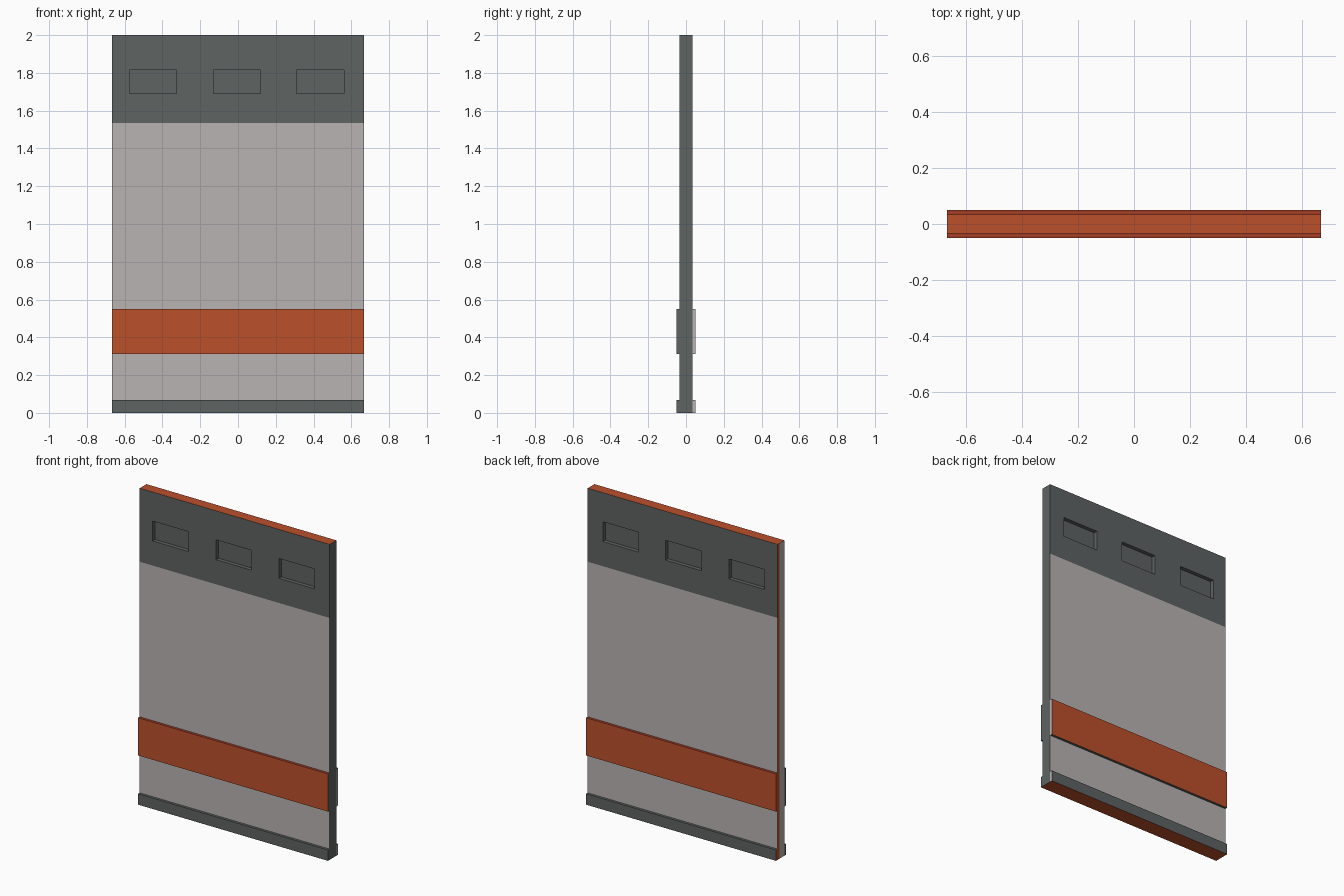
import bpy, bmesh
from mathutils import Vector

if "Cube" in bpy.data.objects:
    bpy.data.objects.remove(bpy.data.objects["Cube"])

W, T, D, H = 0.666, 0.034, 0.05, 2.0     # half width, half slab, half overall depth, height
CAP_Z = 1.534
WIN_X = [(-0.575, -0.325), (-0.131, 0.119), (0.31, 0.56)]
WIN_Z = (1.69, 1.816)
RECESS = 0.025


def linear(v):
    v /= 255
    return v / 12.92 if v <= 0.04045 else ((v + 0.055) / 1.055) ** 2.4


MATS = []
for name, rgb in (("dark_grey", (94, 99, 98)), ("light_grey", (184, 180, 178)),
                  ("orange", (187, 80, 43)), ("deep_orange", (163, 61, 38))):
    m = bpy.data.materials.new(name)
    m.diffuse_color = (*[linear(c) for c in rgb], 1)
    m.use_nodes = True
    m.node_tree.nodes["Principled BSDF"].inputs["Base Color"].default_value = m.diffuse_color
    MATS.append(m)
DARK, LIGHT, ORANGE, DEEP = range(4)


def box(lo, hi):
    bm = bmesh.new()
    bmesh.ops.create_cube(bm, size=1)
    for v in bm.verts:
        v.co = [(a + b) / 2 + c * (b - a) for a, b, c in zip(lo, hi, v.co)]
    return bm


def finish(bm, name, rule):
    bmesh.ops.recalc_face_normals(bm, faces=bm.faces[:])
    for f in bm.faces:
        f.material_index = rule(f.normal, f.calc_center_median())
    me = bpy.data.meshes.new(name)
    bm.to_mesh(me)
    bm.free()
    for m in MATS:
        me.materials.append(m)
    bpy.context.collection.objects.link(bpy.data.objects.new(name, me))


# main panel, cut along the colour borders and window edges
bm = box((-W, -T, 0), (W, T, H))
cuts = [((x, 0, 0), (1, 0, 0)) for pair in WIN_X for x in pair]
cuts += [((0, 0, z), (0, 0, 1)) for z in (CAP_Z, *WIN_Z)]
cuts.append(((0, 0.015, 0), (0, 1, 0)))
for co, no in cuts:
    bmesh.ops.bisect_plane(bm, geom=bm.verts[:] + bm.edges[:] + bm.faces[:],
                           plane_co=co, plane_no=no)


# shallow windows pressed into both sides
def in_window(f):
    c = f.calc_center_median()
    return (abs(f.normal.y) > 0.9 and WIN_Z[0] < c.z < WIN_Z[1]
            and any(a < c.x < b for a, b in WIN_X))


bm.normal_update()
res = bmesh.ops.extrude_discrete_faces(bm, faces=[f for f in bm.faces if in_window(f)])
for f in res["faces"]:
    side = 1 if f.calc_center_median().y > 0 else -1
    bmesh.ops.translate(bm, verts=f.verts[:], vec=Vector((0, -side * RECESS, 0)))


def panel_rule(n, c):
    inside = abs(c.x) < W - 0.001 and 0.001 < c.z < H - 0.001
    if abs(n.y) > 0.5 or inside:
        return DARK if c.z > CAP_Z else LIGHT
    if abs(n.z) > 0.5:
        return ORANGE
    if n.x > 0:
        return DARK
    return ORANGE if c.y > 0.015 else LIGHT


finish(bm, "panel", panel_rule)


# raised strips on the front and back
def strip(name, side, z0, z1, face, top, bottom):
    y0, y1 = sorted((side * T, side * D))

    def rule(n, c):
        if abs(n.y) > 0.5:
            return face
        if abs(n.z) > 0.5:
            return top if n.z > 0 else bottom
        if side < 0:
            return DARK
        return LIGHT if n.x > 0 else ORANGE

    finish(box((-W, y0, z0), (W, y1, z1)), name, rule)


for label, side in (("front", -1), ("back", 1)):
    strip(label + "_orange_band", side, 0.312, 0.551, ORANGE, DEEP, DARK)
    strip(label + "_foot_rail", side, 0, 0.069, DARK, DARK, ORANGE)
